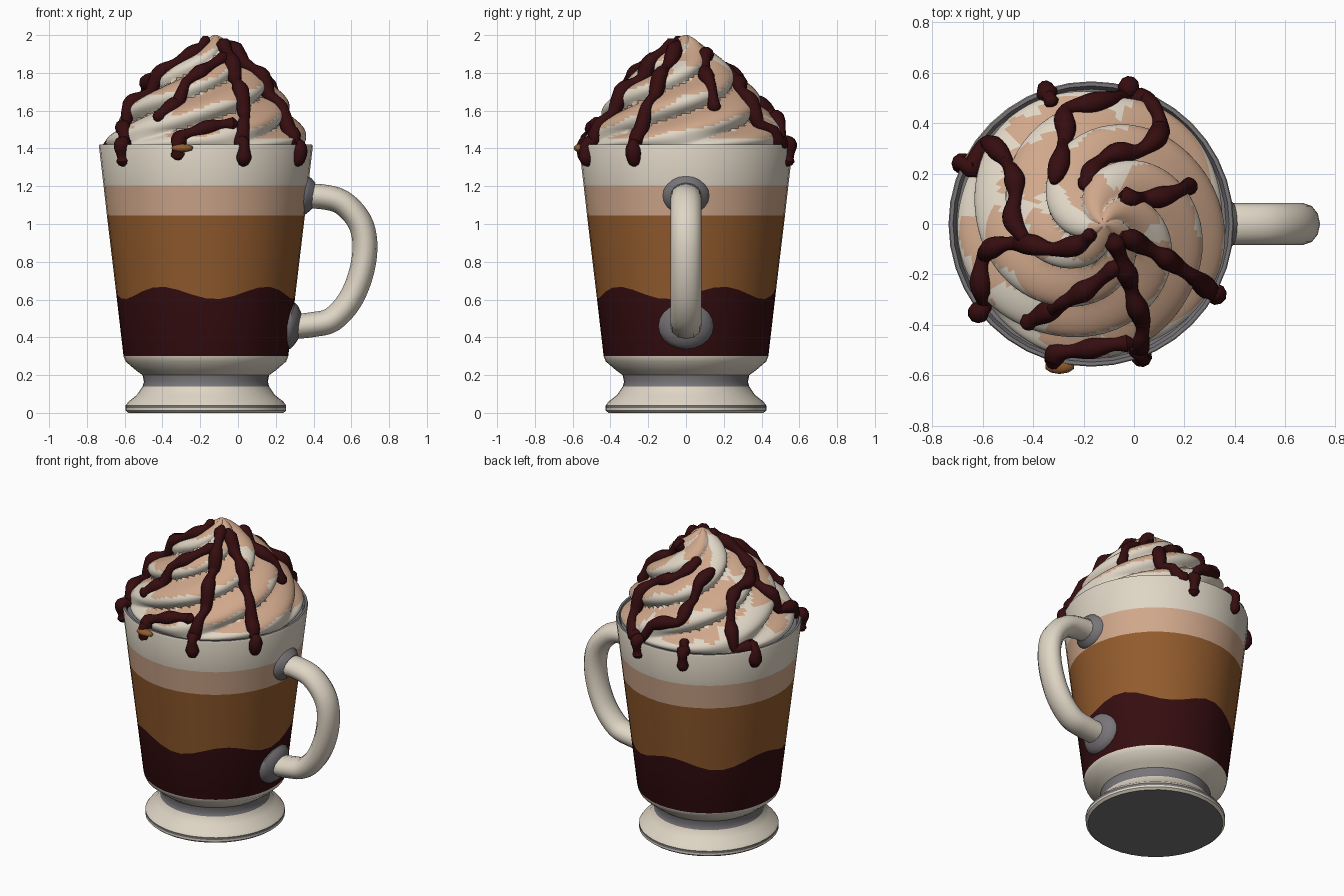
import bpy, bmesh, math
from mathutils import Vector, noise
from mathutils.bvhtree import BVHTree

if "Cube" in bpy.data.objects:
    bpy.data.objects.remove(bpy.data.objects["Cube"])

CX = -0.17          # mug axis


def mat(name, rgb):
    m = bpy.data.materials.new(name)
    m.diffuse_color = (*rgb, 1)
    m.use_nodes = True
    m.node_tree.nodes["Principled BSDF"].inputs["Base Color"].default_value = m.diffuse_color
    return m


CREAM = mat("cream", (0.74, 0.67, 0.56))
GREY = mat("grey glass", (0.19, 0.18, 0.19))
DARK = mat("dark chocolate", (0.036, 0.004, 0.005))
BROWN = mat("coffee brown", (0.29, 0.105, 0.026))
TAN = mat("milky tan", (0.63, 0.39, 0.26))


def finish(ob, mats, angle=40):
    for m in mats:
        ob.data.materials.append(m)
    bpy.ops.object.select_all(action='DESELECT')
    ob.select_set(True)
    bpy.context.view_layer.objects.active = ob
    if ob.type == 'CURVE':
        bpy.ops.object.convert(target='MESH')
    bpy.ops.object.shade_smooth_by_angle(angle=math.radians(angle))
    return bpy.context.view_layer.objects.active


def from_bmesh(name, bm, mats, angle=40):
    bmesh.ops.recalc_face_normals(bm, faces=bm.faces[:])
    me = bpy.data.meshes.new(name)
    bm.to_mesh(me)
    bm.free()
    ob = bpy.data.objects.new(name, me)
    bpy.context.collection.objects.link(ob)
    return finish(ob, mats, angle)


def skin(bm, rings, ids, cap_mat=None):
    """Bridge vertex rings; ids gives the material of each band."""
    n = len(rings[0])
    for k in range(len(rings) - 1):
        for i in range(n):
            j = (i + 1) % n
            f = bm.faces.new((rings[k][i], rings[k][j], rings[k + 1][j], rings[k + 1][i]))
            f.material_index = ids[k]
    if cap_mat is not None:
        for r in (rings[0], rings[-1]):
            bm.faces.new(r).material_index = cap_mat


def smooth_path(pts, steps=8):
    """Catmull-Rom through the points."""
    p = [Vector(q) for q in pts]
    p = [2 * p[0] - p[1]] + p + [2 * p[-1] - p[-2]]
    out = []
    for a, b, c, d in zip(p, p[1:], p[2:], p[3:]):
        for s in range(steps):
            t = s / steps
            out.append(0.5 * (2 * b + (c - a) * t + (2 * a - 5 * b + 4 * c - d) * t * t
                              + (3 * b - a - 3 * c + d) * t ** 3))
    return out + [p[-2]]


def tube(name, pts, radii, m, res=4):
    cu = bpy.data.curves.new(name, 'CURVE')
    cu.dimensions = '3D'
    cu.bevel_depth = 1.0
    cu.bevel_resolution = res
    cu.use_fill_caps = True
    sp = cu.splines.new('POLY')
    sp.points.add(len(pts) - 1)
    for q, co, r in zip(sp.points, pts, radii):
        q.co = (*co, 1)
        q.radius = r
    ob = bpy.data.objects.new(name, cu)
    bpy.context.collection.objects.link(ob)
    return finish(ob, [m], 50)


# Mug: lathed profile (radius, height, material of the band above)
# materials: 0 cream, 1 grey, 2 dark, 3 brown, 4 tan
profile = [(0.41, 0.0, 0), (0.425, 0.012, 0), (0.425, 0.025, 1), (0.425, 0.04, 0), (0.41, 0.06, 0),
           (0.365, 0.095, 0), (0.335, 0.14, 1), (0.328, 0.165, 1), (0.335, 0.20, 0),
           (0.37, 0.225, 0), (0.425, 0.272, 0), (0.436, 0.30, 2), (0.475, 0.635, 3),
           (0.524, 1.045, 4), (0.542, 1.205, 0), (0.566, 1.41, 0), (0.562, 1.422, 1),
           (0.548, 1.422, 1), (0.535, 1.39, 1), (0.40, 1.385, 1)]
N = 40
bm = bmesh.new()
rings = []
for r, z, m in profile:
    ring = []
    for i in range(N):
        a = math.tau * i / N
        dz = 0.033 * math.cos(5 * (a + math.radians(120))) if z == 0.635 else 0   # wavy syrup line
        rr = r + dz * 0.117
        ring.append(bm.verts.new((CX + rr * math.cos(a), rr * math.sin(a), z + dz)))
    rings.append(ring)
skin(bm, rings, [p[2] for p in profile], 1)
from_bmesh("mug", bm, [CREAM, GREY, DARK, BROWN, TAN], 35)

# Handle with a grey flared collar at each joint
path = smooth_path([(0.34, 0, 1.145), (0.44, 0, 1.145), (0.55, 0, 1.115), (0.64, 0, 1.02), (0.672, 0, 0.90),
                    (0.655, 0, 0.75), (0.595, 0, 0.60), (0.50, 0, 0.495), (0.40, 0, 0.468), (0.28, 0, 0.455)], 4)
handle = tube("handle", path, [0.066] * len(path), CREAM)
handle.scale.y = 1.25
for name, x, z, r in (("upper_collar", 0.352, 1.15, 0.115), ("lower_collar", 0.278, 0.46, 0.135)):
    bm = bmesh.new()
    rings = []
    for dx, rad in ((-0.03, r * 1.02), (0.012, r), (0.03, r * 0.85), (0.05, 0.075)):
        ring = []
        for i in range(20):
            a = math.tau * i / 20
            y, h = rad * math.cos(a) * 1.08, rad * 0.9 * math.sin(a)
            # follow the curved, leaning wall
            ring.append(bm.verts.new((x + dx + h * 0.117 - y * y * 1.0, y, z + h)))
        rings.append(ring)
    skin(bm, rings, [0] * 4, 0)
    from_bmesh(name, bm, [GREY])

# Whipped cream: cone of five twisted lobes
cone = [(0.50, 1.385), (0.535, 1.43), (0.525, 1.48), (0.475, 1.56), (0.425, 1.64), (0.35, 1.73),
        (0.255, 1.82), (0.15, 1.905), (0.065, 1.97), (0.012, 2.0)]
levels = smooth_path([(r, z, 0) for r, z in cone], 6)
M = 100
bm = bmesh.new()
rings = []
for lv in levels:
    r, z = lv.x, lv.y
    t = (z - 1.385) / 0.615
    fade = min(1, max(0, (t - 0.03) / 0.15))
    ring = []
    for i in range(M):
        a = math.tau * i / M
        lobe = abs(math.sin(2.5 * (a - 4.6 * t) + 0.6)) ** 0.8
        rr = r - fade * min(0.09, r * 0.32) * (1 - lobe)
        ring.append(bm.verts.new((CX + 0.05 * t + rr * math.cos(a), rr * math.sin(a), z)))
    rings.append(ring)
skin(bm, rings, [0] * len(levels), 0)
bmesh.ops.recalc_face_normals(bm, faces=bm.faces[:])
bm.normal_update()
for f in bm.faces:      # cocoa dusting on upward faces
    c = f.calc_center_median()
    dust = noise.noise(c * 6) * 0.7 + f.normal.z * 0.7 + (c.x - CX) * 0.5 - c.y * 0.1
    if dust > 0.38 and c.z > 1.45:
        f.material_index = 1
tree = BVHTree.FromBMesh(bm)
from_bmesh("whipped_cream", bm, [CREAM, TAN], 60)

# Chocolate drizzle laid on the cream, some strands dripping over the rim
strands = [
    ([(-0.05, -0.04), (0.06, -0.10), (0.13, -0.14), (0.22, -0.20), (0.31, -0.27)], True),
    ([(-0.09, -0.04), (-0.05, -0.14), (-0.02, -0.22), (0.0, -0.30), (0.035, -0.40), (0.02, -0.50)], True),
    ([(-0.05, -0.15), (-0.16, -0.24), (-0.24, -0.29), (-0.33, -0.34), (-0.42, -0.39)], False),
    ([(-0.16, -0.03), (-0.22, -0.08), (-0.32, -0.10), (-0.42, -0.08), (-0.52, -0.08), (-0.59, -0.12),
      (-0.61, -0.22), (-0.59, -0.33)], True),
    ([(-0.42, -0.08), (-0.48, 0.02), (-0.47, 0.12), (-0.48, 0.20), (-0.53, 0.28), (-0.59, 0.32),
      (-0.64, 0.22)], True),
    ([(-0.32, 0.16), (-0.29, 0.26), (-0.27, 0.36), (-0.27, 0.45), (-0.16, 0.48), (-0.03, 0.51)], True),
    ([(-0.02, 0.52), (0.08, 0.46), (0.10, 0.36), (0.02, 0.29), (-0.08, 0.28), (-0.15, 0.23), (-0.19, 0.16)], False),
    ([(-0.06, 0.11), (0.02, 0.10), (0.12, 0.11), (0.22, 0.15)], False),
    ([(0.0, -0.47), (-0.10, -0.48), (-0.21, -0.50), (-0.31, -0.51)], True),
    ([(-0.32, 0.47), (-0.345, 0.52)], True),
]
for k, (pts, drip) in enumerate(strands):
    flat = smooth_path([(x, y, 0) for x, y in pts], 7)
    line = []
    for p in flat:
        hit = tree.ray_cast(Vector((p.x, p.y, 3)), Vector((0, 0, -1)))[0]
        line.append(Vector((p.x, p.y, (hit.z if hit else 1.42) + 0.008)))
    zs = [p.z for p in line]
    for i in range(1, len(line) - 1):
        line[i].z = (zs[i - 1] + zs[i] + zs[i + 1]) / 3
    if drip:
        a = math.atan2(line[-1].y, line[-1].x - CX)
        low = 1.335 if k != 8 else 1.37
        tail = [(CX + r * math.cos(a), r * math.sin(a), z)
                for r, z in ((0.55, 1.43), (0.57, 1.415), (0.568, 1.38), (0.56, low))]
        line = line + smooth_path([line[-1]] + [Vector(q) for q in tail], 3)[1:]
    radii = [0.035 + 0.008 * math.sin(i * 0.55 + k) for i in range(len(line))]
    radii[0], radii[1] = 0.012, 0.026
    # rounded tip
    d = (line[-1] - line[-2]).normalized()
    line += [line[-1] + d * 0.02, line[-1] + d * 0.03]
    radii[-1] = 0.036
    radii += [0.026, 0.008]
    tube("drizzle_%d" % (k + 1), line, radii, DARK, 3)

# Coffee coloured drop at the front of the rim
bm = bmesh.new()
bmesh.ops.create_icosphere(bm, subdivisions=2, radius=1)
for v in bm.verts:
    v.co = Vector((-0.295 + v.co.x * 0.06, -0.565 + v.co.y * 0.03, 1.402 + v.co.z * 0.022))
from_bmesh("coffee_drop", bm, [BROWN])
